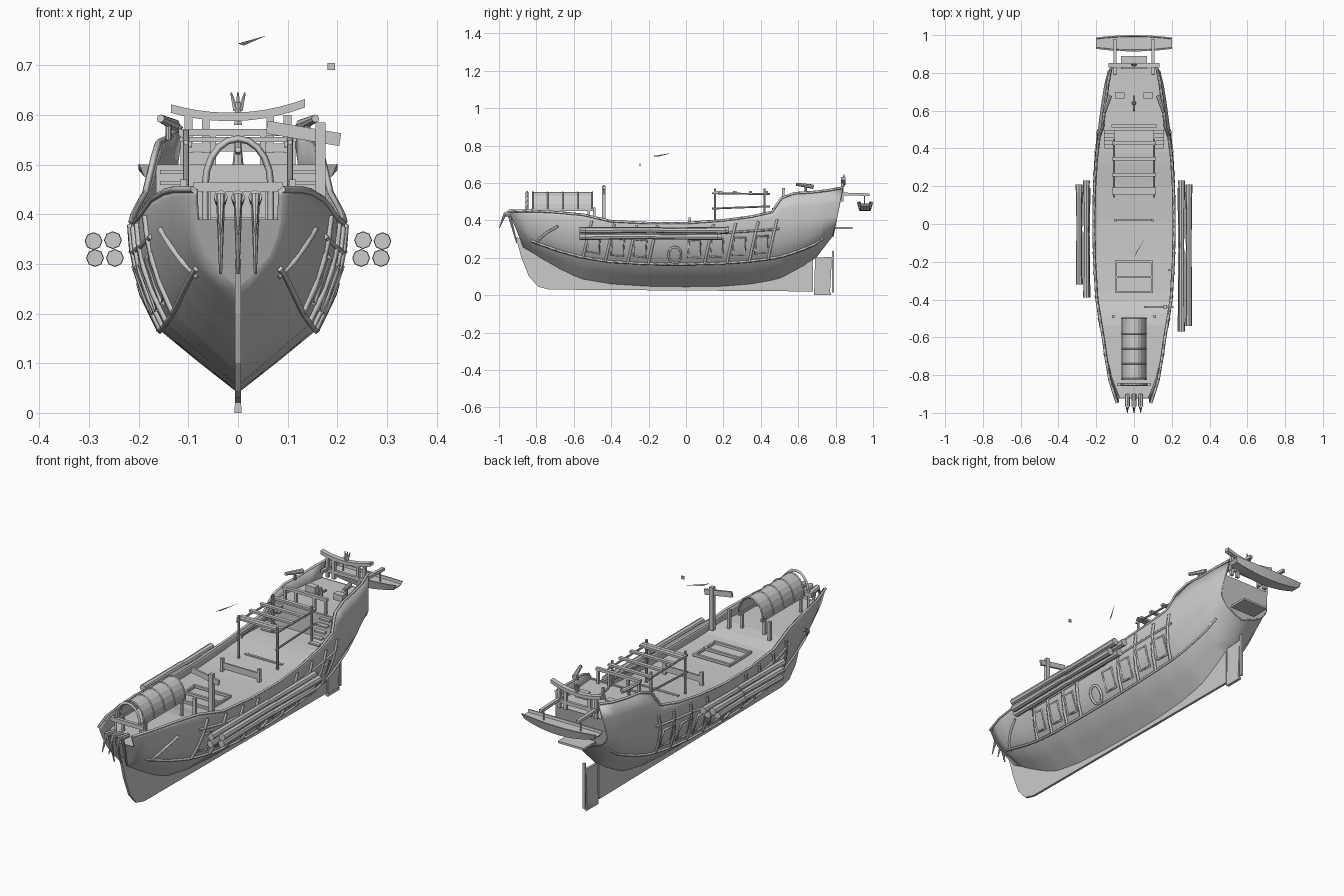
import bpy, bmesh, math
from mathutils import Vector, Matrix

if "Cube" in bpy.data.objects:
    bpy.data.objects.remove(bpy.data.objects["Cube"])

def mesh(name, verts, faces, smooth=False):
    me = bpy.data.meshes.new(name)
    me.from_pydata([tuple(v) for v in verts], [], faces)
    me.update()
    ob = bpy.data.objects.new(name, me)
    bpy.context.collection.objects.link(ob)
    if smooth:
        bpy.context.view_layer.objects.active = ob
        ob.select_set(True)
        bpy.ops.object.shade_smooth_by_angle(angle=math.radians(35))
        ob.select_set(False)
    return ob

def box(name, c, s, rot=(0, 0, 0)):
    bm = bmesh.new()
    bmesh.ops.create_cube(bm, size=1, matrix=Matrix.Diagonal((*s, 1)))
    me = bpy.data.meshes.new(name)
    bm.to_mesh(me); bm.free()
    ob = bpy.data.objects.new(name, me)
    ob.location, ob.rotation_euler = c, rot
    bpy.context.collection.objects.link(ob)
    return ob

def rod(name, a, b, r1, r2=None, n=8):
    a, b = Vector(a), Vector(b)
    bm = bmesh.new()
    bmesh.ops.create_cone(bm, cap_ends=True, segments=n, radius1=r1,
                          radius2=r1 if r2 is None else r2, depth=(b - a).length)
    me = bpy.data.meshes.new(name)
    bm.to_mesh(me); bm.free()
    ob = bpy.data.objects.new(name, me)
    ob.location = (a + b) / 2
    ob.rotation_euler = (b - a).to_track_quat('Z', 'Y').to_euler()
    bpy.context.collection.objects.link(ob)
    return ob

def tube(name, pts, r, closed=False):
    cu = bpy.data.curves.new(name, 'CURVE')
    cu.dimensions, cu.bevel_depth, cu.bevel_resolution, cu.use_fill_caps = '3D', r, 0, True
    sp = cu.splines.new('POLY')
    sp.points.add(len(pts) - 1)
    for p, q in zip(sp.points, pts):
        p.co = (*q, 1)
    sp.use_cyclic_u = closed
    ob = bpy.data.objects.new(name, cu)
    bpy.context.collection.objects.link(ob)

def prism(name, yz, x, t):
    n = len(yz)
    v = [(x + s * t / 2, y, z) for s in (-1, 1) for y, z in yz]
    f = [list(range(n))[::-1], list(range(n, 2 * n))]
    f += [(i, (i + 1) % n, (i + 1) % n + n, i + n) for i in range(n)]
    return mesh(name, v, f)

# Hull stations: y, bottom z, half width, height of widest point, rail half width, rail z
ST = [(-.90, .25, .09, .425, .09, .45), (-.80, .185, .13, .42, .128, .45), (-.70, .135, .153, .41, .148, .445),
      (-.55, .08, .178, .40, .173, .43), (-.40, .055, .20, .38, .198, .395), (-.20, .043, .213, .37, .21, .385),
      (0, .04, .217, .37, .214, .385), (.20, .043, .214, .38, .21, .40), (.35, .055, .206, .39, .20, .42),
      (.46, .075, .195, .395, .186, .445), (.51, .088, .19, .40, .168, .52), (.57, .115, .182, .40, .16, .545),
      (.65, .155, .17, .41, .148, .55), (.72, .205, .158, .41, .138, .56), (.79, .32, .14, .42, .117, .575)]
PROF = [(0, 0), (.35, .18), (.72, .38), (.88, .6), (.97, .8), (1, 1)]

def section(y):
    y = min(max(y, -.9), .79)
    i = max(k for k in range(len(ST) - 1) if ST[k][0] <= y)
    t = (y - ST[i][0]) / (ST[i + 1][0] - ST[i][0])
    _, zb, w, zw, rw, rz = [a + (b - a) * t for a, b in zip(ST[i], ST[i + 1])]
    p = [(w * a, zb + (zw - zb) * b) for a, b in PROF]
    p += [((w + rw) / 2, (zw + rz) / 2), (rw, rz)]
    k = max(0, (-.6 - y) / .3) * -.4 + max(0, (y - .5) / .29) * .2
    return [Vector((x, y + k * (z - .33), z)) for x, z in p]

def surf(y, u, side=1, out=0):
    s = section(y)
    i = min(int(u), 6)
    p = s[i].lerp(s[i + 1], u - i)
    return Vector(((p.x + out) * side, p.y, p.z))

def at_z(y, z, side=1):
    s = section(y)
    for a, b in zip(s, s[1:]):
        if a.z <= z <= b.z:
            p = a.lerp(b, (z - a.z) / (b.z - a.z))
            return Vector(((p.x - .004) * side, p.y, z))
    return Vector((s[-1].x * side, s[-1].y, z))

def frange(a, b, n):
    return [a + (b - a) * i / (n - 1) for i in range(n)]

# Hull shell with end plates
ys = sorted(set([s[0] for s in ST] + frange(-.9, .79, 30)))
verts, faces, M = [], [], 15
for y in ys:
    s = section(y)
    verts += s[::-1] + [Vector((-p.x, p.y, p.z)) for p in s[1:]]
for i in range(len(ys) - 1):
    for j in range(M - 1):
        faces.append((i * M + j, i * M + j + 1, (i + 1) * M + j + 1, (i + 1) * M + j))
hull = mesh("hull", verts, faces, True)
so = hull.modifiers.new("thickness", 'SOLIDIFY')
so.thickness, so.offset = .01, -1
mesh("bow_plate", verts[3:M - 3], [list(range(M - 6))[::-1]])
last = verts[-M:]
mesh("transom", last[1:-1], [list(range(M - 2))])

# Decks
def deck(name, ys, zf):
    v = [at_z(y, zf(y), s) for y in ys for s in (-1, 1)]
    mesh(name, v, [(2 * i, 2 * i + 1, 2 * i + 3, 2 * i + 2) for i in range(len(ys) - 1)])
rail_z = lambda y: section(y)[-1].z
deck("main_deck", frange(-.9, .5, 24), lambda y: min(rail_z(y) - .035, .385))
deck("aft_deck", frange(.5, .79, 8), lambda y: .495)
box("aft_bulkhead", (0, .5, .44), (.33, .01, .12))

# Keel, rudder
prism("keel", [(-.91, .31), (-.88, .2), (-.84, .1), (-.79, .045), (-.73, .03), (.68, .02),
               (.68, .19), (.6, .16), (0, .06), (-.6, .11), (-.8, .22), (-.86, .3)], 0, .012)
prism("rudder", [(.685, .008), (.77, .015), (.78, .205), (.69, .2)], 0, .012)
box("rudder_post", (0, .785, .125), (.012, .01, .22))
box("rudder_foot", (0, .73, .007), (.014, .09, .014))

# Rails, wales, framing on each side
for s in (-1, 1):
    tube("cap_rail", [surf(y, 7, s) for y in ys], .007)
    for u, r, a, b in ((2, .007, -.84, .74), (4.3, .006, -.55, .5)):
        tube("wale", [surf(y, u, s, .002) for y in frange(a, b, 30)], r)
    for y in (-.55, -.43, -.31, -.2, .1, .22, .34, .44):
        tube("hull_rib", [surf(y + .012 * k, 2 + k * .8, s, .002) for k in range(5)], .008)
    for y in (-.5, -.37, -.25, .04, .16, .28, .4):
        tube("side_panel", [surf(y + a, u, s, .002) for a, u in
                            ((-.03, 2.5), (.035, 2.45), (.04, 3.8), (-.025, 3.85))], .006, True)
    tube("ring_port", [surf(-.06 + .035 * math.cos(t), 2.7 + .6 * math.sin(t), s, .003)
                       for t in frange(0, 5.7, 12)], .007, True)
    tube("bow_brace", [surf(y, u, s, .003) for y, u in ((-.68, 4.3), (-.74, 3.5), (-.79, 2.6), (-.82, 1.8))], .007)
    # Log bundles hung outboard
    for k, (x, z) in enumerate(((.252, .348), (.291, .346), (.248, .312), (.288, .312))):
        a, b = (-.57 + .03 * (k % 2), .23 - .02 * k) if s > 0 else (-.39 + .07 * (k % 2), .23 - .02 * k)
        m = (a + b) / 2 + .04
        rod("log", (s * x, a, z), (s * x, m, z + .003), .017, .014, 8)
        rod("log", (s * x, m - .03, z), (s * x, b, z), .013, .018, 8)
    # Swivel guns on aft rail
    rod("swivel_post", (s * .14, .64, .55), (s * .14, .64, .585), .006)
    rod("swivel_gun", (s * .128, .68, .58), (s * .156, .59, .593), .012, .008)
    # Stairs to aft deck
    for k in range(5):
        box("stair", (s * .13, .49 - .02 * k, .485 - .022 * k), (.055, .022, .008))
    # Boat davits
    box("davit", (s * .1, .885, .54), (.015, .19, .014), (-.03, 0, 0))
    rod("davit_line", (s * .1, .955, .54), (s * .1, .955, .475), .003)
    box("deck_chest", (s * .075, .68, .51), (.05, .03, .03))
    box("fore_post", (s * .11, -.49, .42), (.014, .014, .1))

# Deck canopy frame
for x in (-.105, .105):
    for y in (.155, .42):
        rod("canopy_post", (x, y, .36), (x, y, .57), .006)
    rod("canopy_bar", (x, .14, .545), (x, .45, .54), .005)
    rod("canopy_low_bar", (x, .14, .463), (x, .45, .475), .005)
for y in (.165, .185, .26, .345, .43):
    box("canopy_slat", (0, y, .551), (.235, .018, .01))

# Hatch gratings
for y0, n in ((-.36, 3), (.2, 4)):
    for x in (-.095, .095):
        box("hatch_side", (x, y0 + .08, .362), (.01, .17, .012))
    for k in range(n):
        box("hatch_bar", (0, y0 + .16 * k / (n - 1), .364), (.2, .012, .012))

# Midship bench fence
box("bench_panel", (0, .02, .38), (.19, .008, .03))
for x in (-.1, .1):
    box("bench_post", (x, .02, .38), (.014, .014, .07))

# Aft deck fittings
for x in (-.11, -.05, .05, .11):
    box("aft_rail_post", (x, .52, .53), (.012, .012, .08))
box("aft_rail_bar", (0, .52, .565), (.24, .016, .014))
rod("tiller", (0, .6, .53), (0, .68, .52), .006)
rod("wheel_post", (0, .64, .49), (0, .64, .55), .012, .006)

# Curved stern rail, posts, finial and platform
rail = [(x, .84, .588 + 1.2 * x * x + .04 * x) for x in frange(-.135, .135, 11)]
mesh("stern_rail", [(x, y + d, z + e) for x, y, z in rail for d, e in ((-.012, 0), (.012, 0), (.012, .017), (-.012, .017))],
     [(4 * i + j, 4 * i + (j + 1) % 4, 4 * i + 4 + (j + 1) % 4, 4 * i + 4 + j) for i in range(10) for j in range(4)]
     + [(3, 2, 1, 0), (40, 41, 42, 43)])
for x in (-.1, -.065, .065, .1):
    box("stern_post", (x, .835, .55), (.016, .014, .1))
box("stern_beam", (0, .835, .535), (.22, .014, .016))
rod("stern_finial", (0, .84, .58), (0, .84, .625), .009, .006, 6)
for dx in (-.014, 0, .014):
    rod("finial_leaf", (dx * .3, .84, .61), (dx, .845, .645), .006, .002, 6)
box("stern_platform", (0, .84, .36), (.14, .1, .01))

# Hanging dinghy
sec = [(x, .449 + .65 * x * x, .043 - .32 * x * x, .03 - .2 * x * x, .046 - .5 * x * x) for x in frange(-.2, .2, 11)]
v = [(x * (1 - .06 * (k < 2)), .957 + d, z + e) for x, z, h, b, t in sec
     for k, (d, e) in enumerate(((-b, 0), (b, 0), (h, t), (h - .007, t), (h - .009, t - .012), (.009 - h, t - .012), (.007 - h, t), (-h, t)))]
f = [(8 * i + j, 8 * i + (j + 1) % 8, 8 * i + 8 + (j + 1) % 8, 8 * i + 8 + j) for i in range(10) for j in range(8)]
mesh("dinghy", v, f + [tuple(range(8))[::-1], tuple(range(80, 88))])

# Barrel canopy on foredeck
R, n = .065, 10
def arc(y, r):
    return [(-r * math.cos(math.pi * i / n), y, .46 + r * 1.4 * math.sin(math.pi * i / n)) for i in range(n + 1)]
yy = frange(-.82, -.5, 5)
v = [p for y in yy for p in arc(y, R)]
bc = mesh("barrel_canopy", v, [(i * 11 + j, i * 11 + j + 1, i * 11 + j + 12, i * 11 + j + 11) for i in range(4) for j in range(n)])
bc.modifiers.new("thickness", 'SOLIDIFY').thickness = .004
for y in yy:
    tube("canopy_hoop", arc(y, R + .001), .004)
tube("bow_arch", [(-.066, -.85, .385)] + arc(-.85, .066) + [(.066, -.85, .385)], .007)
box("bow_crossbeam", (0, -.85, .455), (.18, .016, .02))
for x in (-.06, .06):
    box("canopy_stringer", (x, -.66, .458), (.01, .33, .014))
    for y in (-.8, -.52):
        box("canopy_leg", (x, y, .42), (.012, .012, .08))

# Bow claws
for x in (-.035, 0, .035):
    rod("claw_head", (x, -.9, .425), (x, -.965, .435), .012, .014)
    rod("claw_shaft", (x, -.945, .43), (x, -.905, .28), .009, .003)
    rod("claw_tip", (x, -.965, .44), (x, -.998, .36), .009, .002)

# Sign post, pennant and mast scrap
box("sign_post", (.166, -.44, .48), (.02, .02, .21))
box("sign_board", (.132, -.44, .563), (.15, .01, .026), (0, .17, 0))
mesh("pennant", [(0, -.18, .744), (.012, -.15, .74), (.057, -.075, .76)], [(0, 1, 2)])
box("mast_scrap", (.188, -.245, .698), (.015, .006, .014))
